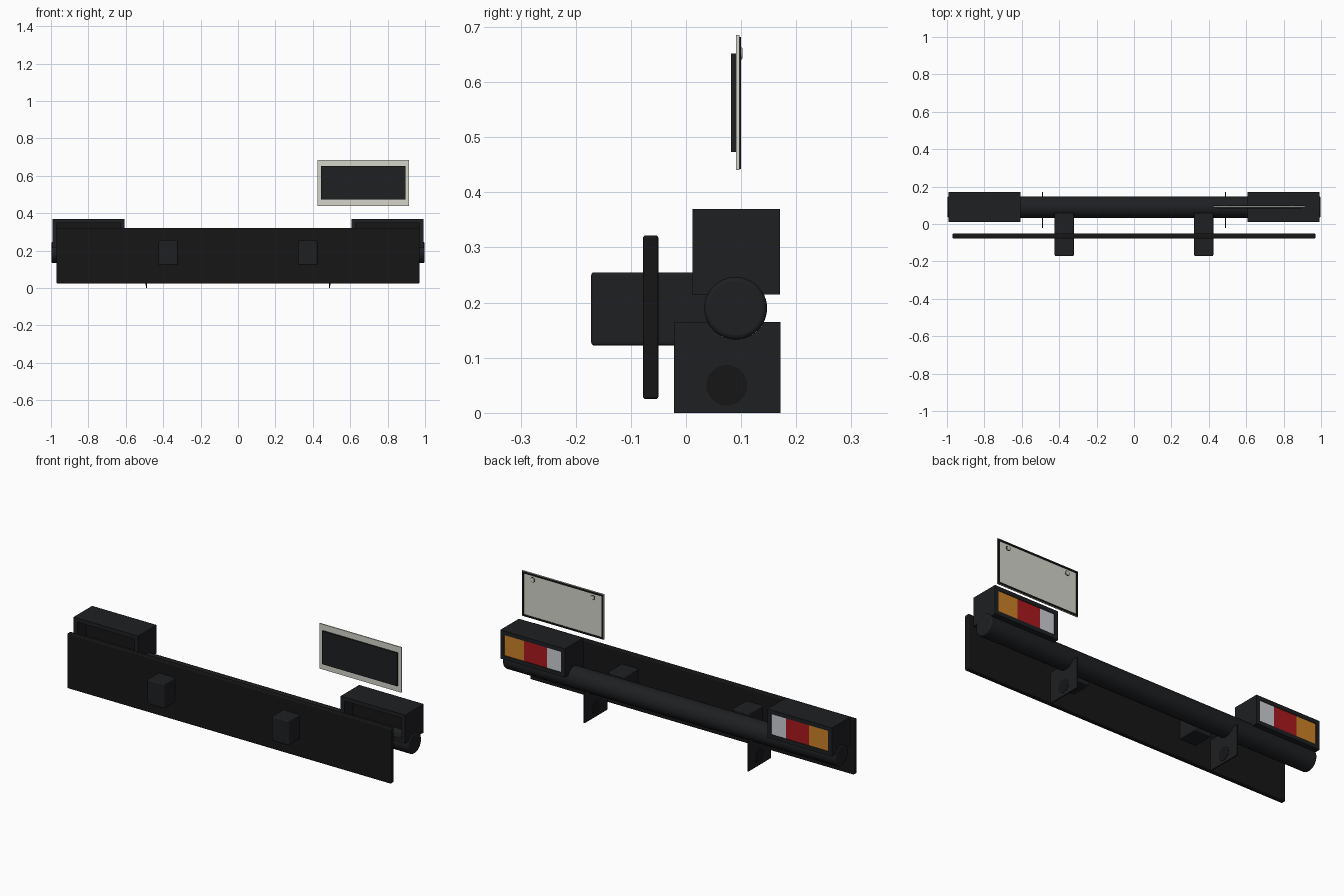
import bpy, bmesh, math

if "Cube" in bpy.data.objects:
    bpy.data.objects.remove(bpy.data.objects["Cube"])


def material(name, rgb):
    m = bpy.data.materials.new(name)
    m.diffuse_color = (*rgb, 1)
    m.use_nodes = True
    m.node_tree.nodes["Principled BSDF"].inputs["Base Color"].default_value = m.diffuse_color
    return m


BLACK = material("black_plastic", (0.013, 0.014, 0.016))
RUBBER = material("black_rubber", (0.008, 0.008, 0.008))
AMBER = material("amber_lens", (0.6, 0.22, 0.02))
RED = material("red_lens", (0.4, 0.01, 0.013))
CLEAR = material("clear_lens", (0.6, 0.62, 0.66))
PALE = material("pale_plate", (0.66, 0.66, 0.6))


def finish(name, bm, mat, bevel=0.0, smooth=False):
    bmesh.ops.recalc_face_normals(bm, faces=bm.faces)
    me = bpy.data.meshes.new(name)
    bm.to_mesh(me)
    bm.free()
    ob = bpy.data.objects.new(name, me)
    bpy.context.collection.objects.link(ob)
    me.materials.append(mat)
    if bevel:
        b = ob.modifiers.new("bevel", 'BEVEL')
        b.width, b.segments, b.limit_method = bevel, 3, 'ANGLE'
    if smooth:
        bpy.ops.object.select_all(action='DESELECT')
        ob.select_set(True)
        bpy.context.view_layer.objects.active = ob
        bpy.ops.object.shade_smooth_by_angle()
    return ob


def box(name, x, y, z, mat, bevel=0.0):
    x = sorted(x)
    bm = bmesh.new()
    bmesh.ops.create_cube(bm, size=1)
    for v in bm.verts:
        v.co = [(r[0] + r[1]) / 2 + c * (r[1] - r[0]) for c, r in zip(v.co, (x, y, z))]
    return finish(name, bm, mat, bevel)


def extrude(name, pts, axis, lo, hi, mat, bevel=0.0, smooth=False):
    """Closed profile in the plane across the axis, extruded from lo to hi."""
    bm = bmesh.new()
    place = (lambda a, b: (lo, a, b)) if axis == 'X' else (lambda a, b: (a, lo, b))
    face = bm.faces.new([bm.verts.new(place(*p)) for p in pts])
    ext = bmesh.ops.extrude_face_region(bm, geom=[face])
    d = hi - lo
    vec = (d, 0, 0) if axis == 'X' else (0, d, 0)
    bmesh.ops.translate(bm, vec=vec, verts=[g for g in ext['geom'] if isinstance(g, bmesh.types.BMVert)])
    return finish(name, bm, mat, bevel, smooth)


def circle(a, b, r, n=32):
    return [(a + r * math.cos(t * math.tau / n), b + r * math.sin(t * math.tau / n)) for t in range(n)]


def frame(name, x, y, z, t, mat):
    """Rectangular ring with wall t, open along y."""
    x0, x1 = sorted(x)
    z0, z1 = z
    bm = bmesh.new()
    rings = []
    for yy, i in ((y[0], 0), (y[1], 0), (y[1], t), (y[0], t)):
        rings.append([bm.verts.new(p) for p in ((x0 + i, yy, z0 + i), (x1 - i, yy, z0 + i),
                                                (x1 - i, yy, z1 - i), (x0 + i, yy, z1 - i))])
    for k in range(4):
        a, b = rings[k], rings[(k + 1) % 4]
        for j in range(4):
            bm.faces.new((a[j], a[(j + 1) % 4], b[(j + 1) % 4], b[j]))
    return finish(name, bm, mat)


# cross board and bumper tube
box("cross_board", (-0.97, 0.97), (-0.078, -0.05), (0.025, 0.322), RUBBER, 0.005)
TY, TZ, TR = 0.09, 0.19, 0.057
extrude("bumper_tube", circle(TY, TZ, TR, 48), 'X', -0.997, 0.997, BLACK, 0.008, True)

# saddle profile for the hanging bracket plates
top = 0.165
end = math.asin((TZ - top) / TR)
arc = [-end - k * (math.pi - 2 * end) / 16 for k in range(17)]
saddle = [(-0.022, 0), (0.171, 0), (0.171, top)]
saddle += [(TY + TR * math.cos(a), TZ + TR * math.sin(a)) for a in arc] + [(-0.022, top)]

for s, side in ((1, "right"), (-1, "left")):
    # mounting arms
    box(f"mounting_arm_{side}", (s * 0.322, s * 0.424), (-0.172, 0.06), (0.122, 0.255), BLACK, 0.006)
    # hanging plates with a round boss
    extrude(f"bracket_plate_{side}", saddle, 'X', s * 0.49 - 0.003, s * 0.49 + 0.003, BLACK)
    extrude(f"bracket_boss_{side}", circle(0.074, 0.05, 0.037), 'X', s * 0.49 - 0.0045, s * 0.49 + 0.0045, RUBBER, 0, True)
    # lamp housing, open at the front, lenses at the back
    frame(f"lamp_housing_{side}", (s * 0.607, s * 0.993), (0.012, 0.17), (0.215, 0.37), 0.022, BLACK)
    box(f"lamp_back_panel_{side}", (s * 0.626, s * 0.974), (0.085, 0.13), (0.234, 0.351), RUBBER)
    for part, a, b, mat in (("clear", 0.629, 0.715, CLEAR), ("red", 0.716, 0.853, RED), ("amber", 0.854, 0.971, AMBER)):
        box(f"lens_{part}_{side}", (s * a, s * b), (0.128, 0.167), (0.237, 0.348), mat)

# registration plate with backing, dark rim and bolts
box("plate_backing", (0.445, 0.895), (0.082, 0.092), (0.473, 0.652), BLACK)
box("plate_panel", (0.425, 0.915), (0.091, 0.097), (0.44, 0.685), PALE)
frame("plate_rim", (0.428, 0.912), (0.096, 0.1), (0.442, 0.682), 0.009, RUBBER)
for i, x in enumerate((0.49, 0.85)):
    extrude(f"plate_bolt_{i + 1}", circle(x, 0.652, 0.011, 24), 'Y', 0.096, 0.102, PALE, 0.0015, True)
    extrude(f"plate_bolt_washer_{i + 1}", circle(x, 0.652, 0.0135, 24), 'Y', 0.096, 0.098, RUBBER, 0, True)
